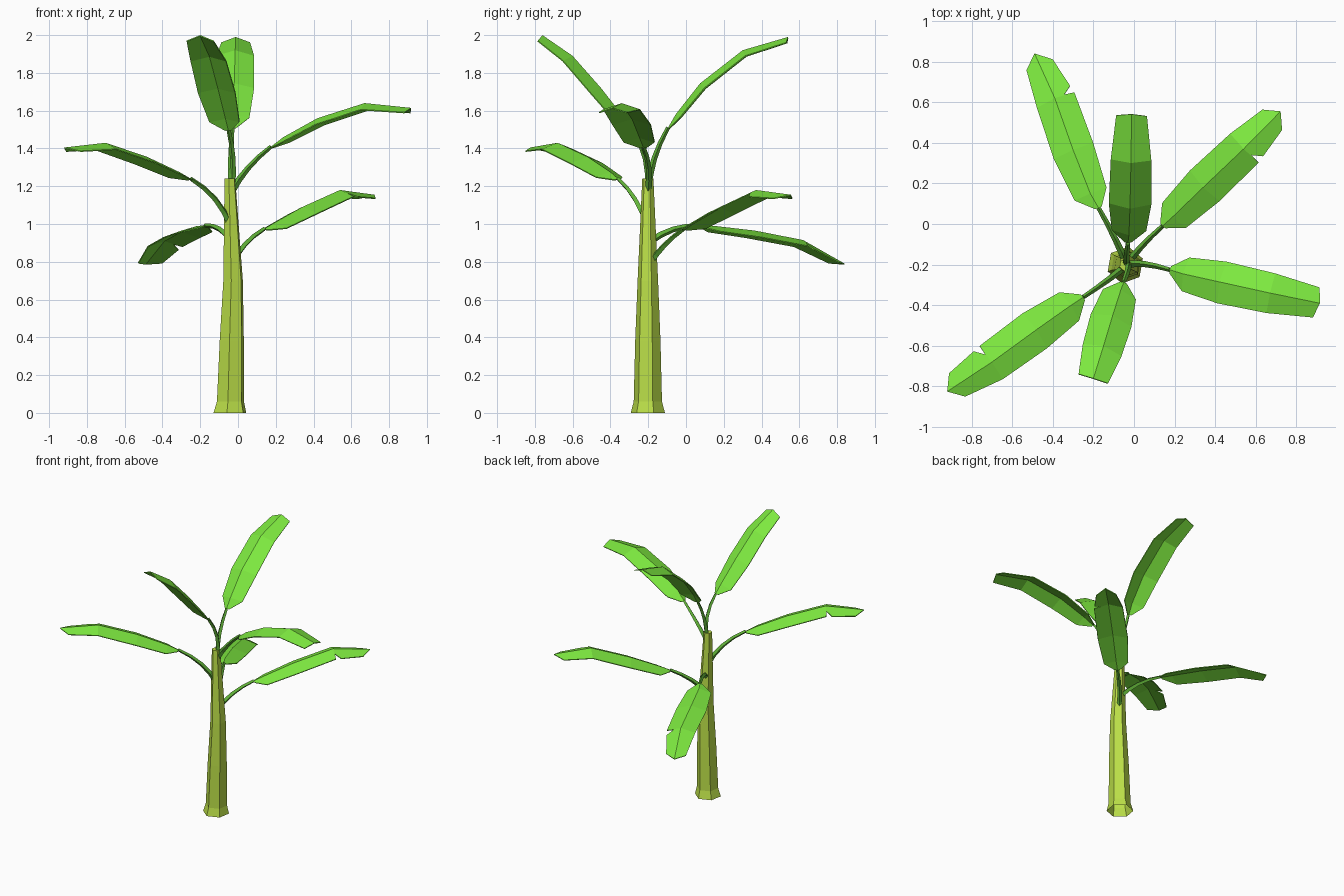
import bpy, bmesh, math
from mathutils import Vector

if "Cube" in bpy.data.objects:
    bpy.data.objects.remove(bpy.data.objects["Cube"])


def material(name, rgb):
    m = bpy.data.materials.new(name)
    m.diffuse_color = (*rgb, 1)
    m.use_nodes = True
    m.node_tree.nodes["Principled BSDF"].inputs["Base Color"].default_value = m.diffuse_color
    return m


BARK = material("bark", (0.50, 0.74, 0.065))
STEM = material("stem_green", (0.12, 0.45, 0.04))
LEAF = material("leaf_green", (0.205, 0.81, 0.05))


def finish(name, bm, mat):
    mesh = bpy.data.meshes.new(name)
    bm.to_mesh(mesh)
    bm.free()
    mesh.materials.append(mat)
    ob = bpy.data.objects.new(name, mesh)
    bpy.context.collection.objects.link(ob)
    return ob


def tube(name, rings, mat):
    """Skin a list of vertex-position rings; cap the far end only."""
    bm = bmesh.new()
    rows = [[bm.verts.new(p) for p in ring] for ring in rings]
    n = len(rows[0])
    for a, b in zip(rows, rows[1:]):
        for i in range(n):
            j = (i + 1) % n
            bm.faces.new((a[i], a[j], b[j], b[i]))
    bm.faces.new(rows[-1])
    return finish(name, bm, mat)


def frames(pts):
    """Tangent, horizontal right and upward normal at each path point."""
    out = []
    head = pts[-1] - pts[0]
    side = Vector((head.y, -head.x, 0)).normalized()
    for i in range(len(pts)):
        t = (pts[min(i + 1, len(pts) - 1)] - pts[max(i - 1, 0)]).normalized()
        out.append((t, side, side.cross(t).normalized()))
    return out


def stalk(name, base_z, rib):
    """Tapered stalk curving from the trunk axis into the start of the midrib."""
    a, c = Vector((-0.035, -0.2, base_z)), rib[0]
    b = c - (rib[1] - rib[0]).normalized() * (c - a).length * 0.55
    pts = [a * (1 - u) ** 2 + b * 2 * u * (1 - u) + c * u * u
           for u in (k / 4 for k in range(5))]
    rings = []
    for i, (p, (t, s, n)) in enumerate(zip(pts, frames(pts))):
        r = 0.019 - 0.002 * i
        rings.append([p + r * (math.cos(w) * s - math.sin(w) * n)
                      for w in (k * math.pi / 2 for k in range(4))])
    tube(name, rings, STEM)


def blade(name, pts, torn):
    """Ridged leaf blade; a torn one has a pointed tip and a notch on its right edge."""
    tip_width, tip_back = (0.07, 0.057) if torn else (0.076, 0.015)
    widths = (0.018, 0.085, 0.105, 0.10, tip_width)
    bm = bmesh.new()
    mid = [bm.verts.new(p) for p in pts]
    fr = frames(pts)
    for sgn in (-1, 1):
        edge = []
        for i, (p, (t, s, n), w) in enumerate(zip(pts, fr, widths)):
            back = tip_back * t if i == 4 else Vector()
            edge.append(bm.verts.new(p + sgn * w * s - 0.33 * w * n - back))
        for i in range(4):
            loop = [mid[i], edge[i], edge[i + 1], mid[i + 1]]
            if torn and sgn == 1 and i == 3:
                e, f = edge[3].co, edge[4].co
                outer = bm.verts.new(e.lerp(f, 0.2))
                inner = bm.verts.new(e.lerp(f, 0.04).lerp(mid[3].co, 0.5))
                loop[2:2] = [inner, outer]
            bm.faces.new(loop if sgn == 1 else loop[::-1])
    bm.normal_update()
    ob = finish(name, bm, LEAF)
    sol = ob.modifiers.new("thickness", 'SOLIDIFY')
    sol.thickness = 0.006
    sol.offset = -1


# Tapered six-sided trunk: (height, centre x, radius)
trunk = [(0, -0.043, 0.092), (0.06, -0.04, 0.076), (0.38, -0.033, 0.068),
         (0.7, -0.026, 0.055), (1.24, -0.043, 0.03)]
tube("trunk", [[(cx + r * math.cos(math.radians(20 + 60 * k)),
                 -0.202 + r * math.sin(math.radians(20 + 60 * k)), z)
                for k in range(6)] for z, cx, r in trunk], BARK)


def leaf(name, base_z, torn, *rib):
    pts = [Vector(p) for p in rib]
    stalk(name + "_leaf_stalk", base_z, pts)
    blade(name + "_leaf_blade", pts, torn)


# Leaves: stalk height, torn flag, five midrib stations
leaf("right", 1.17, False, (0.175, -0.225, 1.41), (0.24, -0.245, 1.46),
     (0.42, -0.285, 1.56), (0.67, -0.34, 1.64), (0.915, -0.39, 1.615))
leaf("back_right", 0.78, True, (0.14, -0.01, 0.975), (0.19, 0.035, 1.005),
     (0.34, 0.18, 1.09), (0.54, 0.37, 1.18), (0.722, 0.555, 1.155))
leaf("back", 1.18, False, (-0.03, -0.095, 1.51), (-0.025, -0.055, 1.58),
     (-0.02, 0.075, 1.745), (-0.015, 0.3, 1.92), (-0.012, 0.54, 1.99))
leaf("back_left", 0.9, True, (-0.175, 0.08, 0.992), (-0.215, 0.15, 0.99),
     (-0.3, 0.365, 0.965), (-0.39, 0.62, 0.915), (-0.49, 0.84, 0.79))
leaf("front_left", 0.98, True, (-0.25, -0.36, 1.24), (-0.31, -0.4, 1.275),
     (-0.48, -0.52, 1.355), (-0.7, -0.68, 1.43), (-0.92, -0.825, 1.405))
leaf("front", 1.18, False, (-0.05, -0.285, 1.5), (-0.065, -0.325, 1.56),
     (-0.105, -0.45, 1.72), (-0.15, -0.6, 1.89), (-0.2, -0.76, 2.0))
